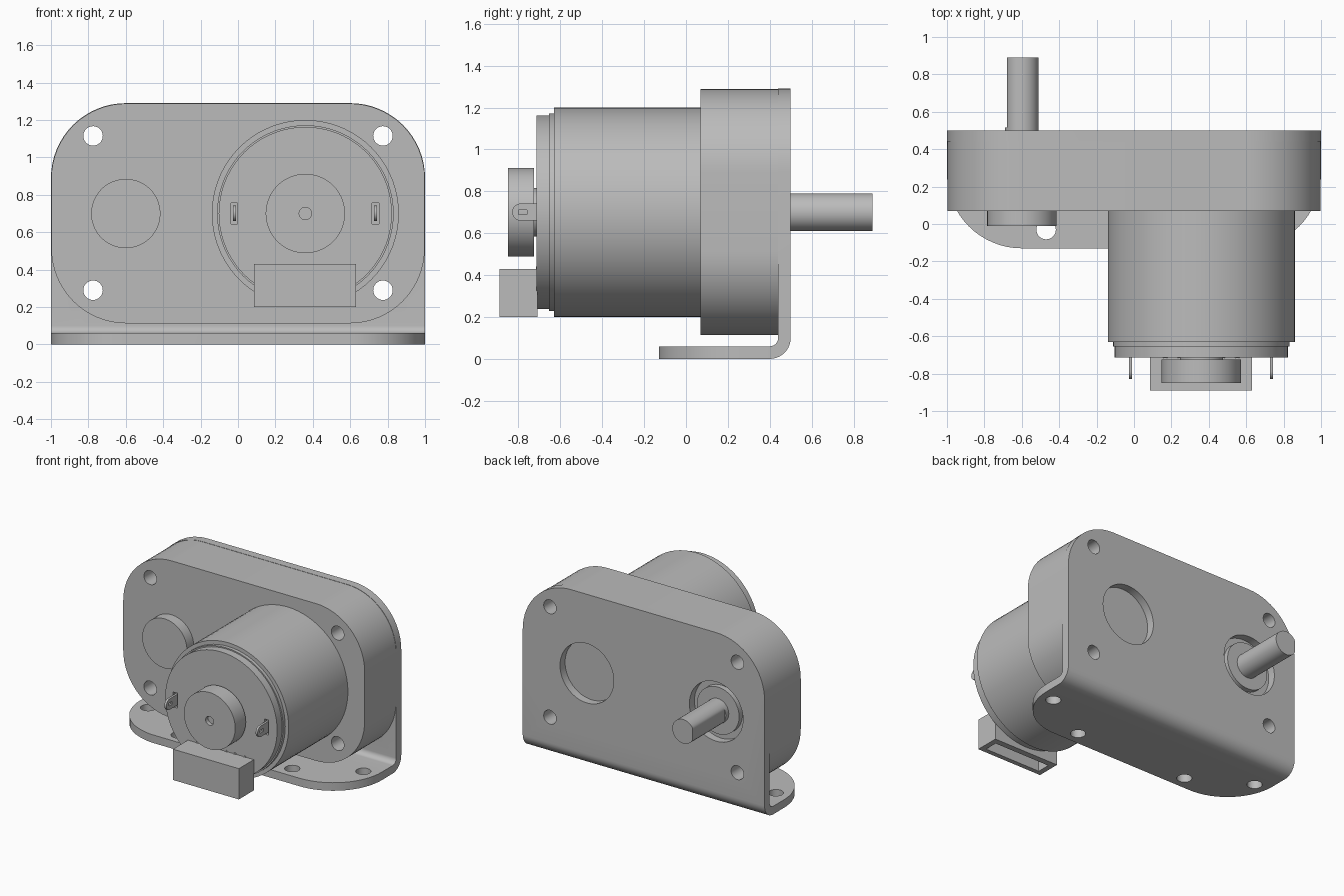
import bpy
import bmesh
from math import pi, cos, sin

if "Cube" in bpy.data.objects:
    bpy.data.objects.remove(bpy.data.objects["Cube"], do_unlink=True)

grey = bpy.data.materials.new("metal grey")
grey.use_nodes = True
colour = (0.5, 0.5, 0.5, 1)
grey.diffuse_color = colour
grey.node_tree.nodes["Principled BSDF"].inputs["Base Color"].default_value = colour

MID = 0.70        # height of the motor and shaft axes
MOTOR_X = 0.36
SHAFT_X = -0.60


def finish(name, bm):
    bmesh.ops.recalc_face_normals(bm, faces=bm.faces)
    mesh = bpy.data.meshes.new(name)
    bm.to_mesh(mesh)
    bm.free()
    mesh.materials.append(grey)
    obj = bpy.data.objects.new(name, mesh)
    bpy.context.collection.objects.link(obj)
    return obj


def prism(name, points, axis, start, end):
    """Extrude a flat outline along one axis."""
    place = {"x": lambda u, v, t: (t, u, v),
             "y": lambda u, v, t: (u, t, v),
             "z": lambda u, v, t: (u, v, t)}[axis]
    bm = bmesh.new()
    a = [bm.verts.new(place(u, v, start)) for u, v in points]
    b = [bm.verts.new(place(u, v, end)) for u, v in points]
    bm.faces.new(a)
    bm.faces.new(b)
    for i in range(len(a)):
        j = (i + 1) % len(a)
        bm.faces.new((a[i], a[j], b[j], b[i]))
    return finish(name, bm)


def lathe(name, x, z, profile, sides=72):
    """Turn a (radius, y) profile about an axis that runs front to back."""
    bm = bmesh.new()
    rings = [[bm.verts.new((x + r * cos(2 * pi * i / sides), y,
                            z + r * sin(2 * pi * i / sides)))
              for i in range(sides)] for r, y in profile]
    for a, b in zip(rings, rings[1:]):
        for i in range(sides):
            j = (i + 1) % sides
            bm.faces.new((a[i], a[j], b[j], b[i]))
    bm.faces.new(rings[0])
    bm.faces.new(rings[-1])
    return finish(name, bm)


def arc(u, v, r, start, end, steps=16):
    span = [start + (end - start) * i / steps for i in range(steps + 1)]
    return [(u + r * cos(t), v + r * sin(t)) for t in span]


def circle(u, v, r, steps=32):
    return arc(u, v, r, 0, 2 * pi, steps)[:-1]


def rounded(w, low, high, radii):
    """Rectangle outline; radii start at the upper right, anticlockwise."""
    corners = [(w, high, -1, -1), (-w, high, 1, -1), (-w, low, 1, 1), (w, low, -1, 1)]
    out = []
    for k, ((u, v, su, sv), r) in enumerate(zip(corners, radii)):
        if r:
            out += arc(u + su * r, v + sv * r, r, k * pi / 2, (k + 1) * pi / 2)
        else:
            out.append((u, v))
    return out


def box(name, x0, x1, y0, y1, z0, z1):
    return prism(name, [(x0, y0), (x1, y0), (x1, y1), (x0, y1)], "z", z0, z1)


def carve(obj, cutter, operation="DIFFERENCE"):
    mod = obj.modifiers.new("carve", "BOOLEAN")
    mod.operation = operation
    mod.solver = "EXACT"
    mod.object = cutter
    bpy.context.view_layer.update()
    graph = bpy.context.evaluated_depsgraph_get()
    result = bpy.data.meshes.new_from_object(obj.evaluated_get(graph))
    obj.modifiers.clear()
    obj.data = result
    bpy.data.objects.remove(cutter, do_unlink=True)


# Gearbox housing
gearbox = prism("gearbox_housing", rounded(0.998, 0.113, 1.288, [0.4] * 4), "y", 0.07, 0.44)

# Bent sheet bracket: L section, then rounded free corners
section = ([(-0.13, 0), (0.40, 0)] + arc(0.40, 0.10, 0.10, -pi / 2, 0, 10)
           + [(0.50, 1.29), (0.44, 1.29)] + arc(0.40, 0.10, 0.04, 0, -pi / 2, 10)
           + [(-0.13, 0.06)])
bracket = prism("mounting_bracket", section, "x", -1, 1)
carve(bracket, prism("trim", rounded(1, -0.5, 1.29, [0.4, 0.4, 0, 0]), "y", -1, 1), "INTERSECT")
carve(bracket, prism("trim", rounded(1, -0.13, 0.9, [0, 0, 0.4, 0.4]), "z", -1, 2), "INTERSECT")

# Through holes at the four corners
for x in (-0.775, 0.775):
    for z in (0.29, 1.115):
        for part in (gearbox, bracket):
            carve(part, prism("drill", circle(x, z, 0.052), "y", -0.02, 0.6))

# Foot holes, and the two large openings in the upright plate
for side in (-1, 1):
    for x, y in ((0.89, 0.21), (0.47, -0.03)):
        carve(bracket, prism("drill", circle(side * x, y, 0.052), "z", -0.1, 0.09))
for x in (0.47, SHAFT_X):
    carve(bracket, prism("drill", circle(x, MID, 0.222, 48), "y", 0.42, 0.6))

# Bearing bosses and output shaft
lathe("front_bearing_boss", SHAFT_X, MID, [(0.185, 0.08), (0.185, -0.01)])
lathe("rear_bearing_boss", SHAFT_X, MID, [(0.175, 0.43), (0.175, 0.48)])
lathe("shaft_collar", SHAFT_X, MID, [(0.09, 0.47), (0.09, 0.515)], 40)
flat = [(max(u, SHAFT_X - 0.078), v) for u, v in circle(SHAFT_X, MID, 0.09, 40)]
prism("output_shaft", flat, "y", 0.51, 0.89)

# Motor can, stepped end cap and rear hub turned in one piece
motor = lathe("motor", MOTOR_X, MID, [
    (0.50, 0.075), (0.50, -0.63), (0.472, -0.63), (0.472, -0.655),
    (0.463, -0.655), (0.463, -0.713), (0.115, -0.713), (0.115, -0.725),
    (0.212, -0.725), (0.212, -0.85), (0.033, -0.85), (0.033, -0.82)])

# Terminal tabs in their slots
for name, x in (("right_terminal", -0.02), ("left_terminal", 0.735)):
    carve(motor, box("slot", x - 0.018, x + 0.018, -0.75, -0.69, 0.645, 0.757))
    tab = ([(-0.68, 0.66), (-0.68, 0.742)]
           + arc(-0.789, MID + 0.001, 0.041, pi / 2, 3 * pi / 2, 10))
    blade = prism(name, tab, "x", x - 0.008, x + 0.008)
    carve(blade, box("eye", x - 0.1, x + 0.1, -0.80, -0.76, 0.69, 0.712))

# Connector shell, open underneath
connector = box("connector", 0.085, 0.63, -0.89, -0.71, 0.20, 0.43)
carve(connector, box("socket", 0.125, 0.59, -0.855, -0.755, 0.1, 0.38))

# Row of solder dots above the connector
for i in range(6):
    prism("solder_dot", circle(0.167 + i * 0.077, 0.428, 0.013, 16), "y", -0.717, -0.71)

# Smooth curved walls, keep hard edges
bpy.ops.object.select_all(action="DESELECT")
for obj in bpy.context.collection.objects:
    if obj.type == "MESH":
        obj.select_set(True)
        bpy.context.view_layer.objects.active = obj
bpy.ops.object.shade_smooth_by_angle(angle=pi / 6)
